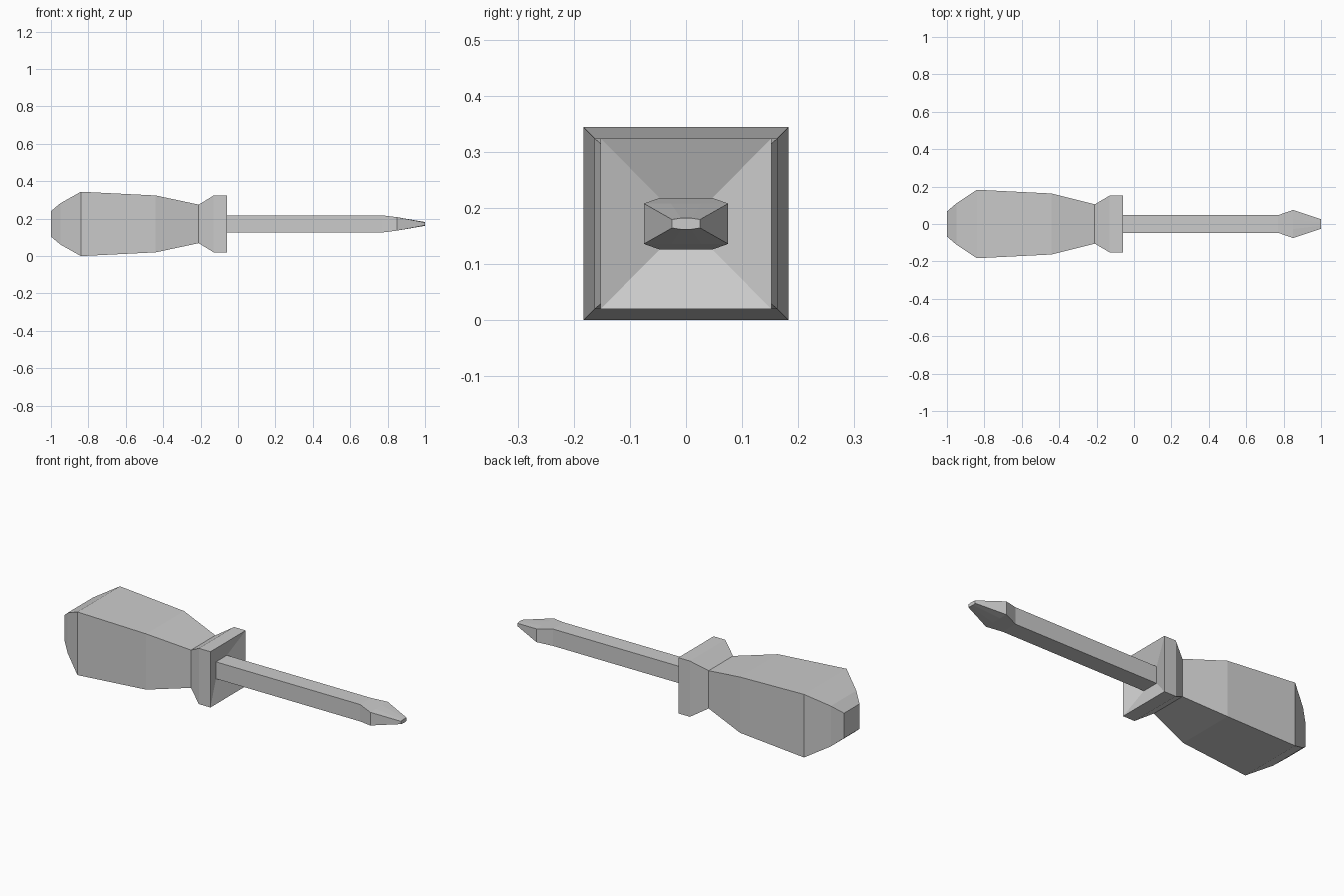
import bpy
import bmesh

cube = bpy.data.objects.get("Cube")
if cube:
    bpy.data.objects.remove(cube, do_unlink=True)

AXIS_Z = 0.172

grey = bpy.data.materials.new("plain_grey")
grey.use_nodes = True
grey.diffuse_color = (0.6, 0.6, 0.6, 1)
grey.node_tree.nodes["Principled BSDF"].inputs["Base Color"].default_value = (0.6, 0.6, 0.6, 1)


def rectangle(w, h):
    return [(-w, -h), (w, -h), (w, h), (-w, h)]


def crowned(w, h, crown):
    """Rectangle whose top and bottom edges are slightly raised in the middle."""
    t, c = w * 0.36, h + crown
    return [(-w, -h), (-t, -c), (t, -c), (w, -h), (w, h), (t, c), (-t, c), (-w, h)]


def loft(name, sections):
    """Join cross-sections placed along x into one closed, flat-shaded solid."""
    bm = bmesh.new()
    rings = [[bm.verts.new((x, y, AXIS_Z + z)) for y, z in outline] for x, outline in sections]
    for a, b in zip(rings, rings[1:]):
        for i in range(len(a)):
            j = (i + 1) % len(a)
            bm.faces.new((a[i], a[j], b[j], b[i]))
    bm.faces.new(rings[0])
    bm.faces.new(rings[-1])
    bmesh.ops.recalc_face_normals(bm, faces=bm.faces)
    mesh = bpy.data.meshes.new(name)
    bm.to_mesh(mesh)
    bm.free()
    mesh.materials.append(grey)
    obj = bpy.data.objects.new(name, mesh)
    bpy.context.collection.objects.link(obj)
    return obj


# Square handle, swelling at the back and narrowing to the neck
loft("handle", [(x, rectangle(w, h)) for x, w, h in (
    (-1.0, 0.067, 0.068),
    (-0.95, 0.11, 0.11),
    (-0.84, 0.183, 0.172),
    (-0.44, 0.163, 0.152),
    (-0.21, 0.105, 0.103),
)])

# Flared collar with a shallow funnel hollowed into its front
loft("collar", [(x, rectangle(w, h)) for x, w, h in (
    (-0.21, 0.105, 0.103),
    (-0.13, 0.152, 0.152),
    (-0.06, 0.152, 0.152),
    (-0.10, 0.047, 0.046),
)])

# Shaft widening into a flattened blade tip
loft("shaft_and_blade", [(x, crowned(w, h, c)) for x, w, h, c in (
    (-0.10, 0.047, 0.046, 0),
    (0.77, 0.047, 0.046, 0),
    (0.85, 0.075, 0.036, 0),
    (1.0, 0.025, 0.0075, 0.0025),
)])
